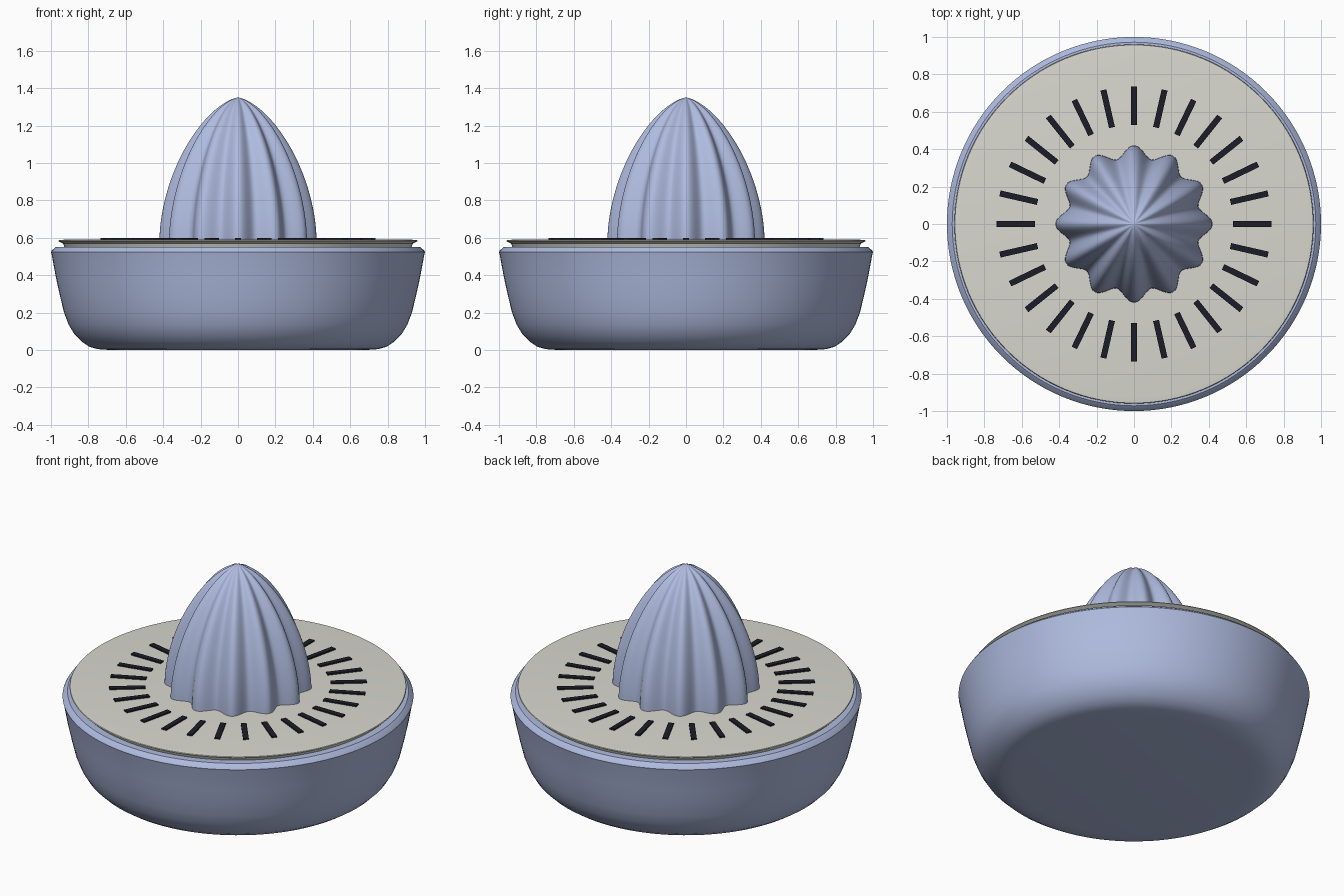
import bpy, bmesh, math

cube = bpy.data.objects.get("Cube")
if cube:
    bpy.data.objects.remove(cube, do_unlink=True)


def material(name, rgb):
    m = bpy.data.materials.new(name)
    m.use_nodes = True
    m.diffuse_color = (*rgb, 1)
    m.node_tree.nodes["Principled BSDF"].inputs["Base Color"].default_value = (*rgb, 1)
    return m


blue = material("soft blue", (0.43, 0.50, 0.74))
cream = material("cream", (0.69, 0.69, 0.63))
dark = material("dark slot", (0.012, 0.012, 0.022))


def finish(name, bm, mat, angle=30):
    bmesh.ops.recalc_face_normals(bm, faces=bm.faces)
    mesh = bpy.data.meshes.new(name)
    bm.to_mesh(mesh)
    bm.free()
    mesh.materials.append(mat)
    mesh.shade_smooth()
    mesh.set_sharp_from_angle(angle=math.radians(angle))
    obj = bpy.data.objects.new(name, mesh)
    bpy.context.collection.objects.link(obj)
    return obj


def revolve(name, profile, mat, steps=128, scale=lambda a: 1, angle=30):
    """Spin (radius, height) points about z; scale varies the radius by angle."""
    bm = bmesh.new()
    rings = []
    for r, z in profile:
        if r == 0:
            rings.append([bm.verts.new((0, 0, z))] * steps)
            continue
        ring = []
        for i in range(steps):
            a = math.tau * i / steps
            k = r * scale(a)
            ring.append(bm.verts.new((k * math.cos(a), k * math.sin(a), z)))
        rings.append(ring)
    for low, high in zip(rings, rings[1:]):
        for i in range(steps):
            j = (i + 1) % steps
            corners = dict.fromkeys((low[i], low[j], high[j], high[i]))
            bm.faces.new(list(corners))
    return finish(name, bm, mat, angle)


# Hollow bowl with a rounded foot and bevelled rim
revolve("bowl", [
    (0, 0), (0.68, 0), (0.75, 0.005), (0.795, 0.018), (0.835, 0.045),
    (0.875, 0.085), (0.905, 0.135), (0.93, 0.2), (0.952, 0.29), (0.972, 0.38),
    (0.997, 0.515), (1.0, 0.525), (0.995, 0.533), (0.972, 0.552),
    (0.91, 0.552), (0.86, 0.2), (0.75, 0.06), (0, 0.05)], blue)

# Strainer plate with an overhanging lip
revolve("strainer_plate", [
    (0, 0.545), (0.925, 0.545), (0.935, 0.57), (0.96, 0.582),
    (0.957, 0.587), (0.93, 0.59), (0, 0.59)], cream)

# Fluted reamer dome
BASE, TOP, STEPS = 0.585, 1.35, 36
dome = [(0.42, BASE)]
for n in range(1, STEPS):
    t = math.sin(math.pi / 2 * n / STEPS)
    dome.append((0.42 * (1 - t ** 1.8) ** 0.65, BASE + (TOP - BASE) * t))
dome.append((0, TOP))
revolve("reamer", dome, blue, 192, lambda a: 0.925 + 0.075 * math.cos(12 * a), 50)

# Ring of radial drain slots, as thin plates
bm = bmesh.new()
SLOTS = 28
for n in range(SLOTS):
    a = math.tau * n / SLOTS
    new = bmesh.ops.create_cube(bm, size=1)["verts"]
    for v in new:
        x, y = 0.632 + v.co.x * 0.206, v.co.y * 0.032
        v.co = (x * math.cos(a) - y * math.sin(a),
                x * math.sin(a) + y * math.cos(a), 0.594 + v.co.z * 0.009)
finish("drain_slots", bm, dark)
